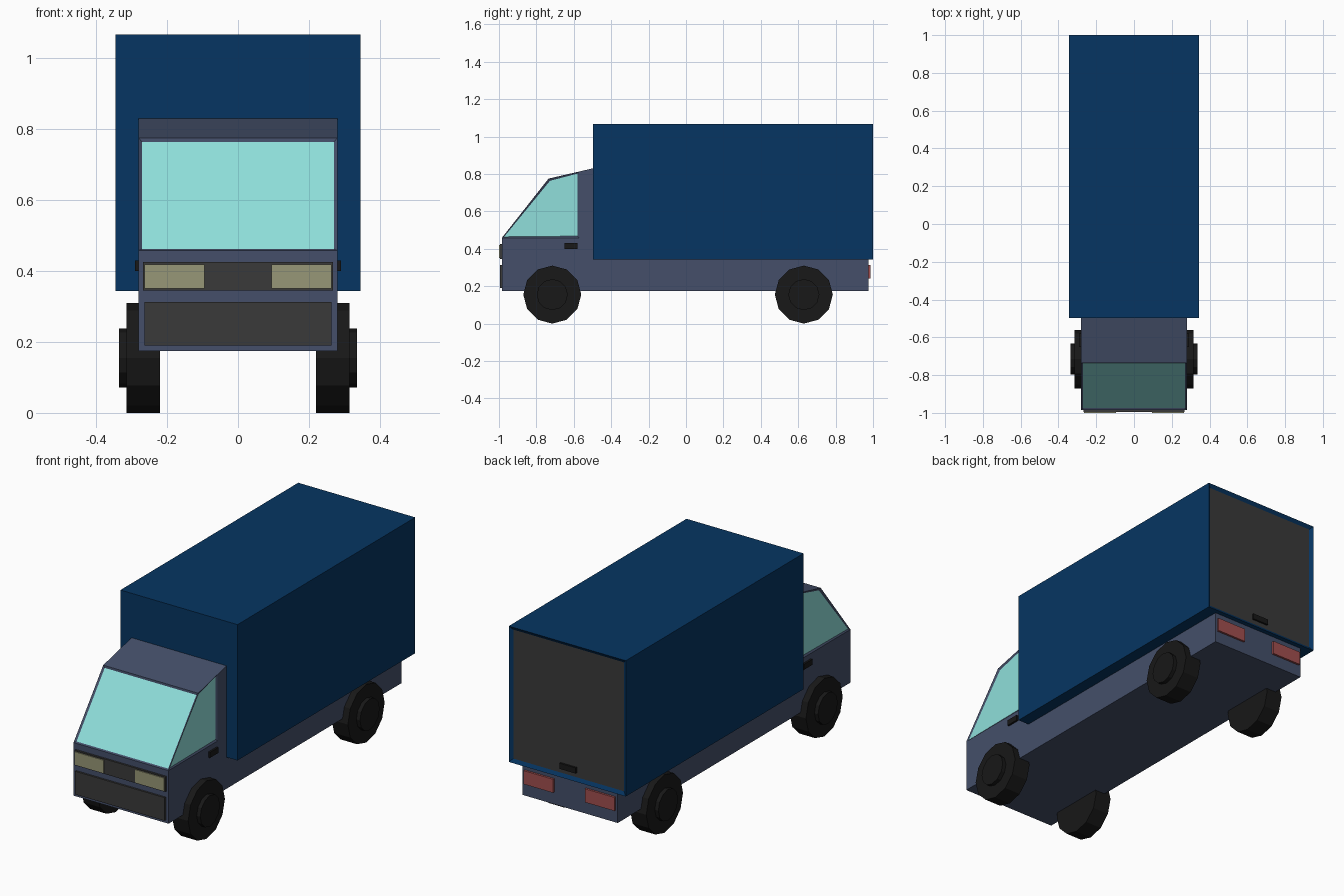
import bpy, bmesh, math
from mathutils import Matrix

if "Cube" in bpy.data.objects:
    bpy.data.objects.remove(bpy.data.objects["Cube"])


def mat(name, rgb):
    m = bpy.data.materials.new(name)
    m.diffuse_color = [(c / 255) ** 2.2 for c in rgb] + [1]
    m.use_nodes = True
    m.node_tree.nodes["Principled BSDF"].inputs["Base Color"].default_value = m.diffuse_color
    return m


BLUE = mat("cargo_blue", (14, 56, 98))
SLATE = mat("body_slate", (70, 80, 105))
GLASS = mat("glass", (142, 222, 218))
DARK = mat("dark_panel", (60, 60, 60))
BLACK = mat("black", (30, 30, 30))
LAMP = mat("headlight", (150, 150, 118))
RED = mat("taillight", (160, 80, 80))


def finish(name, bm, *mats):
    bmesh.ops.recalc_face_normals(bm, faces=bm.faces)
    me = bpy.data.meshes.new(name)
    bm.to_mesh(me)
    bm.free()
    ob = bpy.data.objects.new(name, me)
    bpy.context.collection.objects.link(ob)
    for m in mats:
        me.materials.append(m)
    return ob


def add_box(bm, lo, hi):
    size = [b - a for a, b in zip(lo, hi)]
    mid = [(a + b) / 2 for a, b in zip(lo, hi)]
    bmesh.ops.create_cube(bm, size=1, matrix=Matrix.Translation(mid) @ Matrix.Diagonal((*size, 1)))


def box(name, lo, hi, m):
    bm = bmesh.new()
    add_box(bm, lo, hi)
    return finish(name, bm, m)


def recess(bm, faces, width, depth):
    # Inset each face, push it inwards and give it the second material
    bmesh.ops.recalc_face_normals(bm, faces=bm.faces)
    for f in faces:
        f.material_index = 1
        rim = bmesh.ops.inset_individual(bm, faces=[f], thickness=width, depth=-depth)["faces"]
        for r in rim:
            r.material_index = 0


# Cab and chassis: one side profile (y, z), side windows and windscreen recessed
W = 0.28
pts = [(-0.985, 0.175), (-0.985, 0.458), (-0.735, 0.775), (-0.571, 0.813), (-0.49, 0.832),
       (-0.49, 0.35), (0.975, 0.35), (0.975, 0.175), (-0.571, 0.458)]
bm = bmesh.new()
left, right = [[bm.verts.new((x, y, z)) for y, z in pts] for x in (-W, W)]
windows = []
for side in (left, right):
    windows.append(bm.faces.new([side[i] for i in (1, 2, 3, 8)]))
    bm.faces.new([side[i] for i in (0, 1, 8, 3, 4, 5, 6, 7)])
for i in range(8):
    j = (i + 1) % 8
    f = bm.faces.new((left[i], left[j], right[j], right[i]))
    if i == 1:
        windows.append(f)
recess(bm, windows, 0.014, 0.006)
finish("cab_and_chassis", bm, SLATE, GLASS)

# Cargo box with recessed rear door
bm = bmesh.new()
add_box(bm, (-0.345, -0.497, 0.343), (0.345, 1.0, 1.067))
door = max(bm.faces, key=lambda f: f.calc_center_median().y)
recess(bm, [door], 0.026, 0.012)
finish("cargo_box", bm, BLUE, DARK)
box("rear_door_handle", (-0.048, 0.98, 0.385), (0.048, 0.998, 0.415), BLACK)

# Front panels
box("upper_grille", (-0.268, -0.995, 0.345), (0.268, -0.98, 0.425), DARK)
box("lower_grille", (-0.264, -0.995, 0.19), (0.264, -0.98, 0.313), DARK)

# Lamps and door handles on both sides
for s, tag in ((-1, "left"), (1, "right")):
    def pair(name, x0, x1, y0, y1, z0, z1, m):
        a, b = sorted((s * x0, s * x1))
        box(f"{tag}_{name}", (a, y0, z0), (b, y1, z1), m)
    pair("headlight", 0.094, 0.264, -1.0, -0.98, 0.35, 0.419, LAMP)
    pair("taillight", 0.094, 0.268, 0.97, 0.986, 0.24, 0.312, RED)
    pair("door_handle", 0.27, 0.29, -0.65, -0.58, 0.4, 0.43, BLACK)

    # Wheels: twelve-sided tyre with a raised hub
    for y, end in ((-0.715, "front"), (0.63, "rear")):
        bm = bmesh.new()
        for r, x0, x1 in ((0.155, 0.22, 0.315), (0.083, 0.3, 0.336)):
            bmesh.ops.create_cone(
                bm, cap_ends=True, segments=12, radius1=r, radius2=r, depth=x1 - x0,
                matrix=Matrix.Translation((s * (x0 + x1) / 2, y, 0.155)) @ Matrix.Rotation(math.pi / 2, 4, "Y"))
        finish(f"{tag}_{end}_wheel", bm, BLACK)
